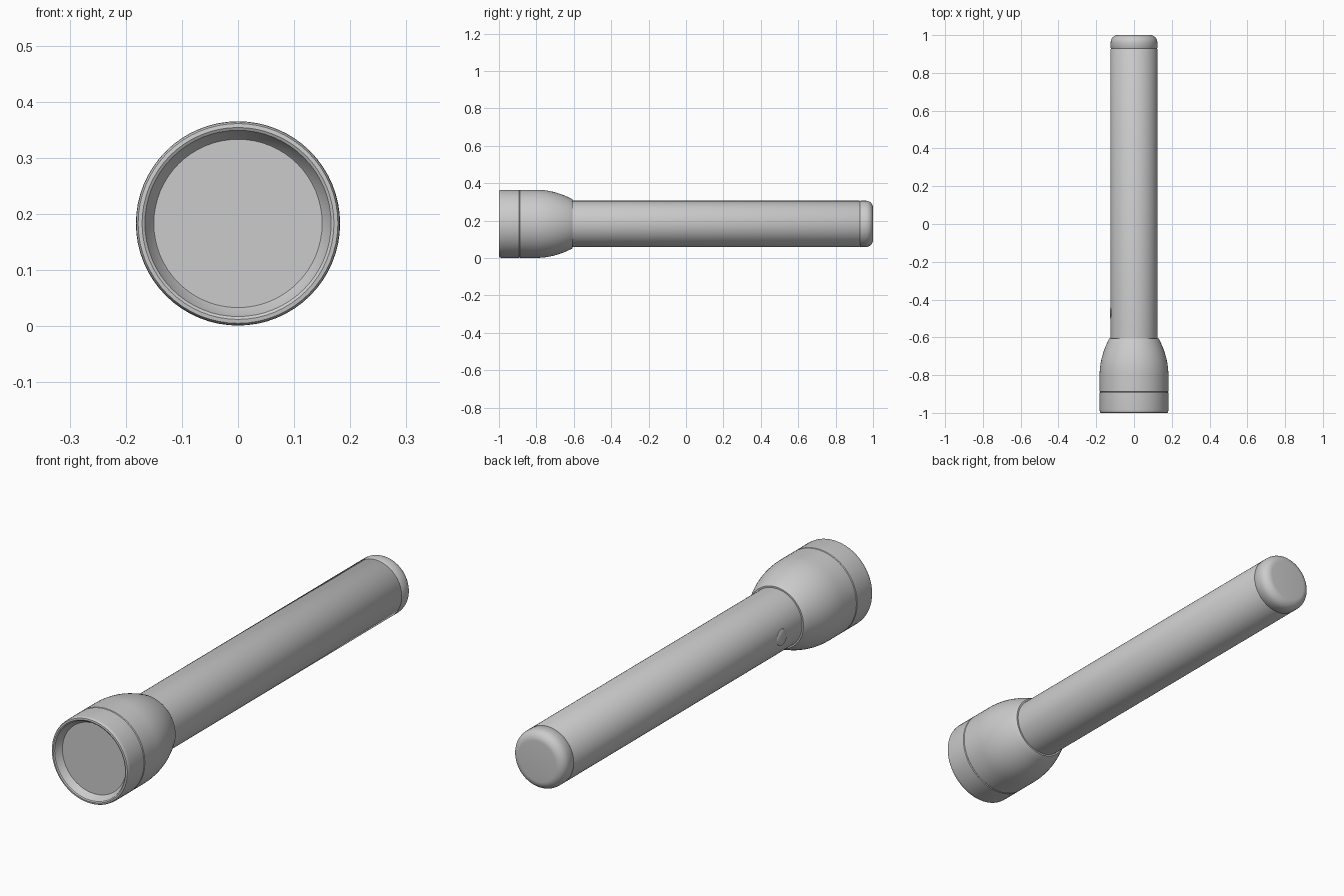
import bpy, bmesh, math
from mathutils import Vector

if "Cube" in bpy.data.objects:
    bpy.data.objects.remove(bpy.data.objects["Cube"])

CZ = 0.183      # height of the torch axis
SEG = 64


def finish(name, bm):
    bmesh.ops.remove_doubles(bm, verts=bm.verts, dist=1e-5)
    bmesh.ops.recalc_face_normals(bm, faces=bm.faces)
    me = bpy.data.meshes.new(name)
    bm.to_mesh(me)
    bm.free()
    ob = bpy.data.objects.new(name, me)
    bpy.context.collection.objects.link(ob)
    bpy.ops.object.select_all(action='DESELECT')
    ob.select_set(True)
    bpy.context.view_layer.objects.active = ob
    bpy.ops.object.shade_smooth_by_angle(angle=math.radians(35))
    return ob


def lathe(name, profile, axis='Y', centre=(0, 0, CZ)):
    """Spin (radius, distance along axis) points around an axis."""
    bm = bmesh.new()
    pts = [(Vector((r, d, 0)) if axis == 'Y' else Vector((d, r, 0))) for r, d in profile]
    verts = [bm.verts.new(p + Vector(centre)) for p in pts]
    edges = [bm.edges.new(pair) for pair in zip(verts, verts[1:])]
    bmesh.ops.spin(bm, geom=verts + edges, cent=centre,
                   axis=(0, 1, 0) if axis == 'Y' else (1, 0, 0),
                   angle=math.tau, steps=SEG, use_merge=True)
    return finish(name, bm)


# Front bezel ring with rounded lip and sloping inner wall
lathe("bezel", [(0.150, -0.968), (0.153, -0.972), (0.163, -0.990), (0.166, -0.997),
                (0.171, -1.0), (0.178, -0.999), (0.181, -0.994), (0.182, -0.985),
                (0.182, -0.893), (0.179, -0.890)])

# Recessed lens
lathe("lens", [(0.0, -0.968), (0.150, -0.968)])

# Bell-shaped head narrowing to the barrel
bell = [(0.179, -0.890), (0.182, -0.887), (0.182, -0.80)]
for i in range(1, 11):
    t = i / 10
    bell.append((0.182 - 0.049 * t ** 2.0, -0.80 + 0.19 * t))
bell += [(0.130, -0.606), (0.123, -0.606)]
lathe("head", bell)

# Barrel
lathe("barrel", [(0.1235, -0.606), (0.1235, 0.926), (0.1215, 0.929)])

# Tail cap with rounded end
R = 0.038
cap = [(0.1215, 0.929), (0.1235, 0.932)]
for i in range(9):
    a = math.radians(90 * i / 8)
    cap.append((0.1235 - R + R * math.cos(a), 1.0 - R + R * math.sin(a)))
cap.append((0.0, 1.0))
lathe("tail_cap", cap)

# Low push button on the left side of the barrel
lathe("switch_button", [(0.034, -0.112), (0.034, -0.123), (0.030, -0.126), (0.0, -0.127)],
      axis='X', centre=(0, -0.47, CZ))
